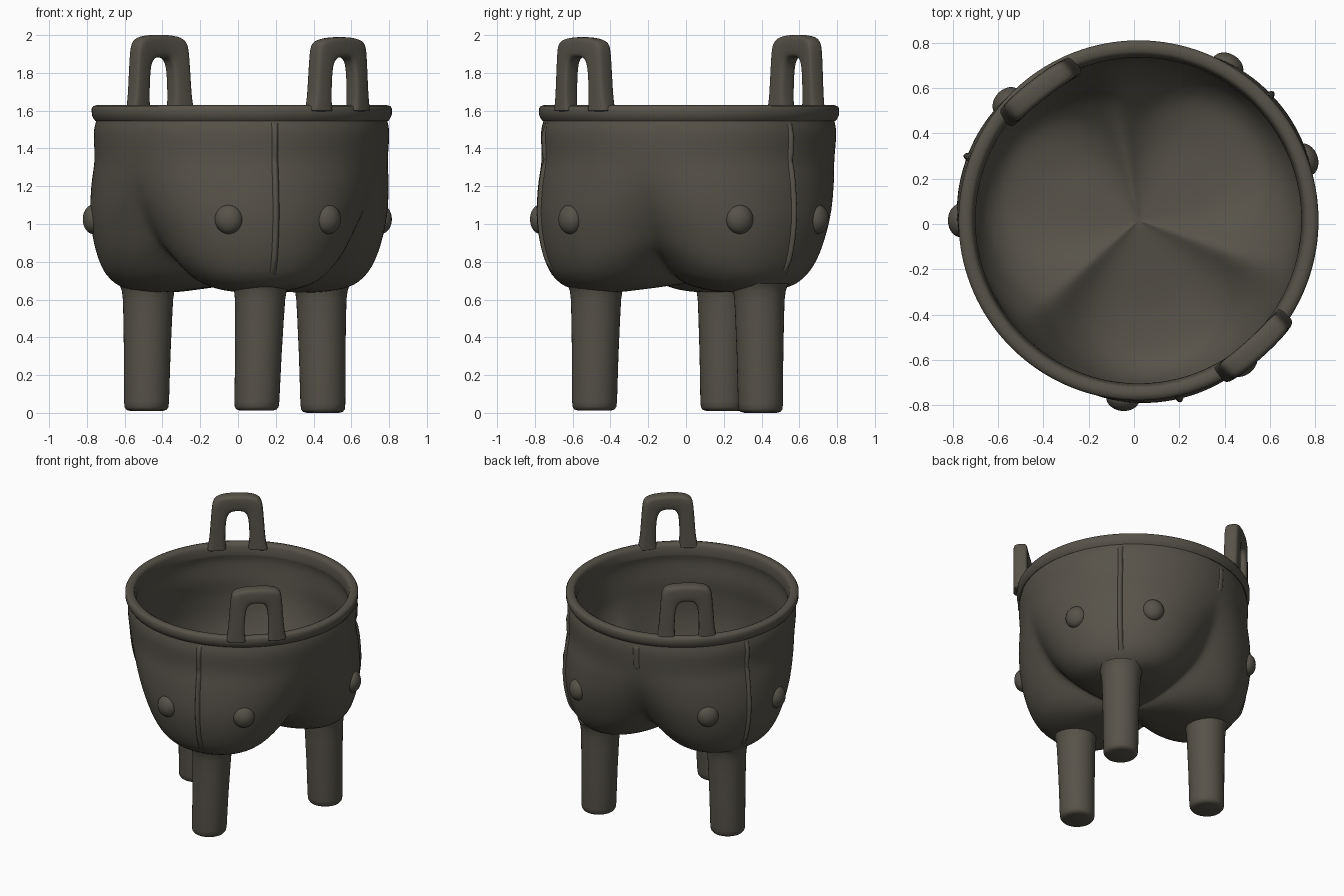
import bpy, bmesh, math
from mathutils import Vector

if "Cube" in bpy.data.objects:
    bpy.data.objects.remove(bpy.data.objects["Cube"])

CX, CY = 0.020, 0.016          # vessel axis
LOBE = math.radians(41)        # first lobe direction, others every 120 degrees
N = 144

bronze = bpy.data.materials.new("dark bronze")
bronze.diffuse_color = (0.095, 0.086, 0.068, 1)
bronze.use_nodes = True
bronze.node_tree.nodes["Principled BSDF"].inputs["Base Color"].default_value = bronze.diffuse_color


def make(name, verts, faces, angle=50):
    me = bpy.data.meshes.new(name)
    me.from_pydata([tuple(v) for v in verts], [], faces)
    bm = bmesh.new()
    bm.from_mesh(me)
    bmesh.ops.remove_doubles(bm, verts=bm.verts, dist=1e-5)
    bmesh.ops.recalc_face_normals(bm, faces=bm.faces)
    bm.to_mesh(me)
    bm.free()
    me.materials.append(bronze)
    ob = bpy.data.objects.new(name, me)
    bpy.context.collection.objects.link(ob)
    bpy.context.view_layer.objects.active = ob
    ob.select_set(True)
    bpy.ops.object.shade_smooth_by_angle(angle=math.radians(angle))
    ob.select_set(False)
    return ob


def grid_faces(rows, cols, wrap=True):
    fs = []
    for i in range(rows - 1):
        for j in range(cols if wrap else cols - 1):
            k = (j + 1) % cols
            fs.append((i * cols + j, i * cols + k, (i + 1) * cols + k, (i + 1) * cols + j))
    return fs


def spline(pts, t):
    i = min(int(t), len(pts) - 2)
    f = t - i
    p = [Vector(pts[max(0, min(len(pts) - 1, i + k))]) for k in (-1, 0, 1, 2)]
    return 0.5 * (2 * p[1] + (p[2] - p[0]) * f + (2 * p[0] - 5 * p[1] + 4 * p[2] - p[3]) * f * f
                  + (3 * p[1] - p[0] - 3 * p[2] + p[3]) * f ** 3)


# Body profiles (radius, height): over a lobe and in the crease between lobes
lobe_profile = [(.770, 1.55), (.784, 1.48), (.781, 1.34), (.800, 1.2), (.808, 1.05), (.795, .92),
                (.763, .80), (.715, .715), (.63, .66), (.45, .637), (.25, .655), (0, .688)]
crease_profile = [(.768, 1.55), (.776, 1.48), (.762, 1.34), (.738, 1.22), (.695, 1.11), (.632, 1.0),
                  (.555, .905), (.46, .84), (.35, .785), (.25, .742), (.14, .708), (0, .688)]


def section(t, a, soft=.004):
    c = math.sqrt((math.cos(1.5 * (a - LOBE)) ** 2 + soft) / (1 + soft))
    w = 1 - (1 - c) ** 1.28
    return spline(lobe_profile, t) * w + spline(crease_profile, t) * (1 - w)


def polar(r, a, z):
    return Vector((CX + r * math.cos(a), CY + r * math.sin(a), z))


# Bowl: outer wall, rim and inner wall as one closed surface
rim = [(.776, 1.546), (.785, 1.558), (.794, 1.578), (.795, 1.610), (.787, 1.624), (.768, 1.629),
       (.748, 1.627), (.734, 1.619), (.729, 1.60)]
steps = [11 * i / 44 for i in range(45)]
verts = []
angles = [LOBE + 2 * math.pi * j / N for j in range(N)]
for t in reversed(steps):
    for a in angles:
        r, z = section(t, a)
        verts.append(polar(r, a, z))
for r, z in rim:
    verts += [polar(r, a, z) for a in angles]
for t in steps:
    for a in angles:
        r, z = section(t, a, .02)
        verts.append(polar(r * 0.935, a, z + 0.07 * (1.55 - z) / 0.9))
make("bowl", verts, grid_faces(2 * len(steps) + len(rim), N), 60)


# Legs: slightly tapered round posts, flaring where they join the bowl
def leg(name, bottom, top, z0):
    prof = [(0, z0), (.085, z0), (.106, z0 + .006), (.116, z0 + .02), (.119, z0 + .05), (.123, .3),
            (.129, .5), (.133, .6), (.139, .645), (.148, .67), (.156, .685), (0, .685)]
    vs, n = [], 40
    for r, z in prof:
        f = z / .7
        c = Vector(bottom) * (1 - f) + Vector(top) * f
        vs += [(c.x + r * math.cos(2 * math.pi * j / n), c.y + r * math.sin(2 * math.pi * j / n), z)
               for j in range(n)]
    make(name, vs, grid_faces(len(prof), n), 60)


leg("left_leg", (-.485, .195), (-.475, .195), .01)
leg("front_leg", (.098, -.485), (.120, -.475), .012)
leg("right_leg", (.45, .395), (.44, .388), 0)


# Raised seams following the bowl wall
def seam(name, a, t0, t1, width, height):
    vs, rows = [], 40
    cross = [(-1, -.015), (-.7, 0.0), (-.35, height * .75), (0, height), (.35, height * .75), (.7, 0.0), (1, -.015)]
    for i in range(rows):
        f = i / (rows - 1)
        t = t0 + (t1 - t0) * f
        ends = min(1, 8 * f, 8 * (1 - f))
        notch = 1 - .7 * math.exp(-((t - 2.05) / .12) ** 2)
        for u, h in cross:
            b = a + u * width / .78
            r, z = section(t, b)
            vs.append(polar(r + (h * ends * notch if h > 0 else h), b, z))
    make(name, vs, grid_faces(rows, len(cross), False), 70)


for k, deg in enumerate((43.5, 159.5, 283)):
    seam(f"lobe_seam_{k + 1}", math.radians(deg), .35, 6.8, .024, .017)
seam("short_seam", math.radians(101), .5, 2.0, .03, .006)

# Round bosses flanking every seam, shallow domes that stay within the wall
for k, deg in enumerate((20, 60, 138, 180, 265, 306)):
    a = math.radians(deg)
    r, z = section(4.3, a)
    c = polar(r - .012, a, 1.025)
    n, m = 28, 14
    out = Vector((math.cos(a), math.sin(a), 0))
    side = Vector((-math.sin(a), math.cos(a), 0))
    vs = []
    for i in range(m + 1):
        p = .68 * math.pi * i / m
        for j in range(n):
            q = 2 * math.pi * j / n
            vs.append(c + out * .056 * math.cos(p) + side * .074 * math.sin(p) * math.cos(q)
                      + Vector((0, 0, .078 * math.sin(p) * math.sin(q))))
    make(f"boss_{k + 1}", vs, grid_faces(m + 1, n))


# Upright loop handles standing on the rim
def handle(name, deg, radius, top):
    a = math.radians(deg)
    outer = [(.207, 1.596), (.206, 1.602), (.199, 1.635), (.191, 1.68), (.184, 1.78), (.177, 1.88), (.170, 1.95),
             (.146, top - .014), (.075, top + .003)]
    inner = [(.074, 1.596), (.075, 1.602), (.080, 1.635), (.082, 1.68), (.081, 1.735), (.078, 1.79), (.070, 1.84),
             (.050, 1.872), (.022, 1.882)]
    outer += [(-u, z) for u, z in reversed(outer)]
    inner += [(-u, z) for u, z in reversed(inner)]
    vs = []
    for (uo, zo), (ui, zi) in zip(outer, inner):
        # rounded rectangular cross-section of the bar
        for s, d in ((0, -.7), (.14, -1), (.86, -1), (1, -.7), (1, .7), (.86, 1), (.14, 1), (0, .7)):
            u, z = uo + (ui - uo) * s, zo + (zi - zo) * s
            w = .05
            r = radius + d * w - u * u / 2.3 + .006
            vs.append((.022 + r * math.cos(a) - u * math.sin(a), .02 + r * math.sin(a) + u * math.cos(a), z))
    rows = len(outer)
    fs = grid_faces(rows, 8) + [tuple(range(8)), tuple(range((rows - 1) * 8, rows * 8))]
    ob = make(name, vs, fs, 80)
    ob.modifiers.new("smooth", 'SUBSURF').levels = 2
    ob.modifiers["smooth"].render_levels = 2


handle("back_left_handle", 127.7, .722, 2.0)
handle("front_right_handle", 312.2, .762, 1.988)
